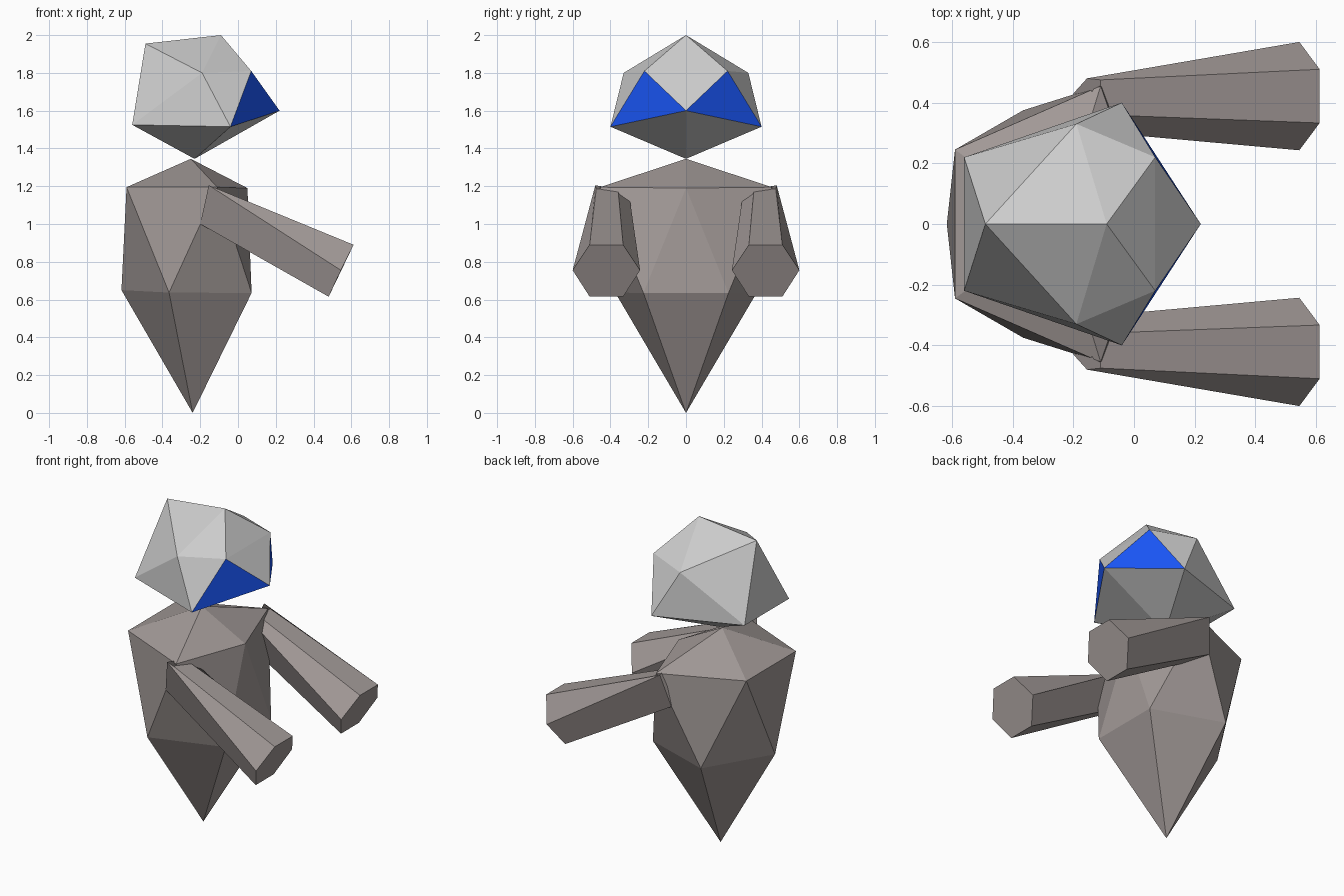
import bpy, bmesh

if "Cube" in bpy.data.objects:
    bpy.data.objects.remove(bpy.data.objects["Cube"])


def material(name, color):
    m = bpy.data.materials.new(name)
    m.diffuse_color = (*color, 1)
    m.use_nodes = True
    m.node_tree.nodes["Principled BSDF"].inputs["Base Color"].default_value = m.diffuse_color
    return m


def mirrored(points):
    """Centre points stay single, off-centre points are mirrored across y = 0."""
    out = []
    for x, y, z in points:
        out.append((x, y, z))
        if y:
            out.append((x, -y, z))
    return out


def finish(bm, name, *mats):
    bmesh.ops.recalc_face_normals(bm, faces=bm.faces)
    mesh = bpy.data.meshes.new(name)
    bm.to_mesh(mesh)
    bm.free()
    for m in mats:
        mesh.materials.append(m)
    ob = bpy.data.objects.new(name, mesh)
    bpy.context.collection.objects.link(ob)
    return ob


def hull(points):
    bm = bmesh.new()
    for p in mirrored(points):
        bm.verts.new(p)
    bmesh.ops.convex_hull(bm, input=bm.verts[:])
    return bm


light = material("light_grey", (0.8, 0.8, 0.8))
stone = material("stone_grey", (0.36, 0.32, 0.31))
blue = material("eye_blue", (0.01, 0.09, 0.9))

# Head: flattened icosahedron with two blue eye facets
bm = hull([(-0.49, 0, 1.955), (-0.09, 0, 2.0), (-0.19, 0.33, 1.80),
           (0.07, 0.22, 1.81), (0.22, 0, 1.60), (-0.04, 0.40, 1.515),
           (-0.56, 0.22, 1.525), (-0.23, 0, 1.345)])
for f in bm.faces:
    if min(v.co.x for v in f.verts) > -0.06 and abs(f.calc_center_median().y) > 0.1:
        f.material_index = 1
finish(bm, "head", light, blue)

# Torso: stretched icosahedron ending in a point
bm = hull([(-0.25, 0, 1.345),
           (0.05, 0, 1.19), (-0.11, 0.455, 1.195), (-0.59, 0.245, 1.195),
           (-0.617, 0, 0.65), (-0.365, 0.375, 0.637), (0.072, 0.225, 0.635),
           (-0.24, 0, 0.0)])
finish(bm, "torso", stone)

# Arms: tapering six-sided prisms running from shoulder to fist
root = [(-0.11, 0.475, 1.185), (-0.11, 0.36, 1.185), (-0.155, 0.306, 1.19),
        (-0.2, 0.36, 1.0), (-0.2, 0.43, 1.0), (-0.155, 0.48, 1.205)]
tip = [(0.612, 0.51, 0.89), (0.612, 0.333, 0.89), (0.545, 0.243, 0.755),
       (0.48, 0.333, 0.615), (0.48, 0.51, 0.615), (0.545, 0.60, 0.755)]
for side, name in ((1, "left_arm"), (-1, "right_arm")):
    bm = bmesh.new()
    a, b = ([bm.verts.new((x, y * side, z)) for x, y, z in ring] for ring in (root, tip))
    bm.faces.new(a)
    bm.faces.new(b)
    for i in range(6):
        j = (i + 1) % 6
        bm.faces.new((a[i], a[j], b[j], b[i]))
    finish(bm, name, stone)
